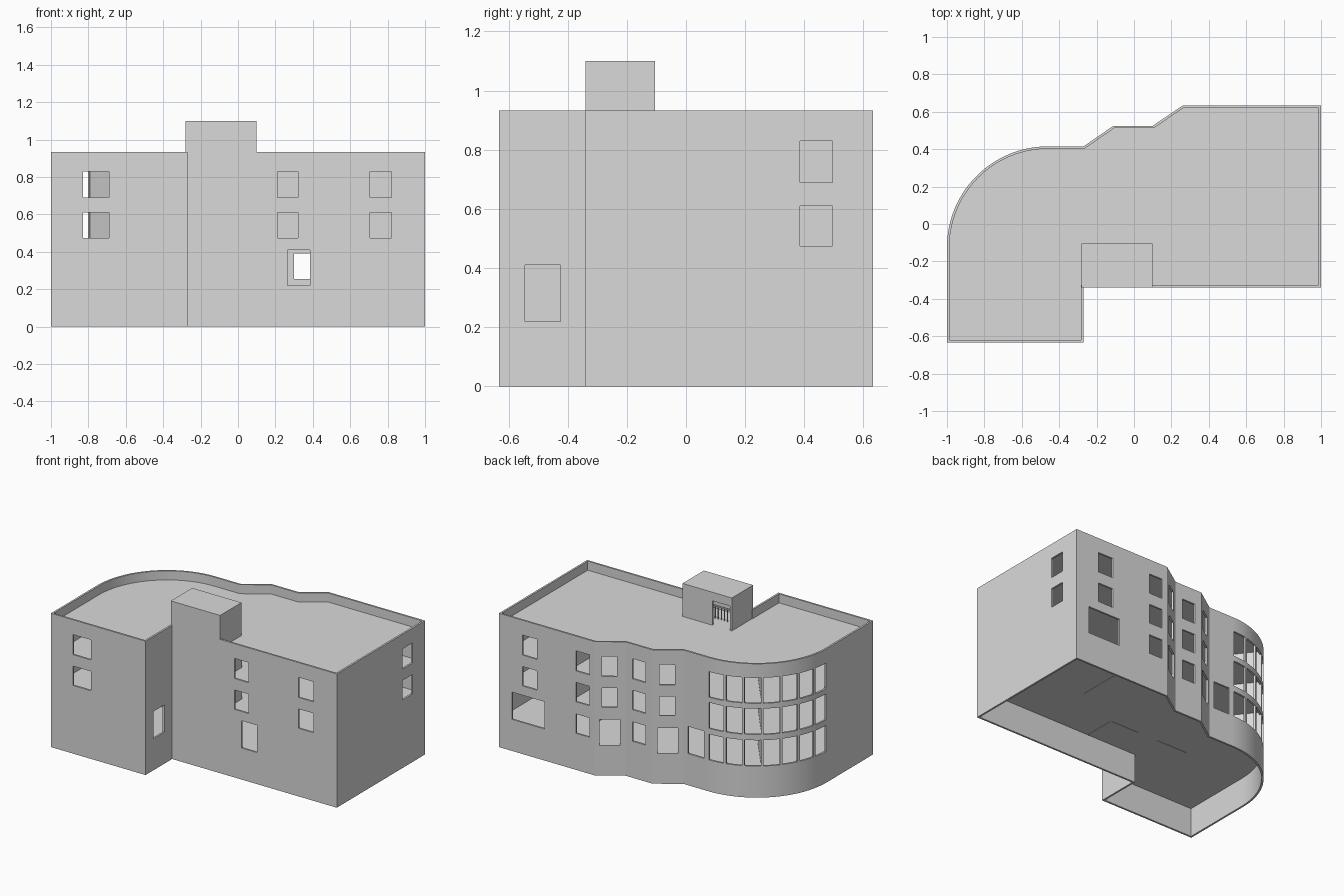
import bpy, bmesh, math
from mathutils import Vector

if "Cube" in bpy.data.objects:
    bpy.data.objects.remove(bpy.data.objects["Cube"])

mat = bpy.data.materials.new("light grey plaster")
mat.diffuse_color = (0.7, 0.7, 0.7, 1)
mat.use_nodes = True
mat.node_tree.nodes["Principled BSDF"].inputs["Base Color"].default_value = mat.diffuse_color

WALL = 0.013
ROOF = 0.87
FLOORS = [0.21, 0.43, 0.65]
TOP = 0.933
# window rows (low, high) and full-height openings
R1, R2, R3 = (0.255, 0.39), (0.475, 0.61), (0.69, 0.83)
DOOR = (0.22, 0.41)
BAY = [(0.22, 0.40), (0.44, 0.62), (0.657, 0.835)]


def finish(name, bm, thickness=0, offset=-1.0):
    me = bpy.data.meshes.new(name)
    bm.to_mesh(me)
    bm.free()
    me.materials.append(mat)
    ob = bpy.data.objects.new(name, me)
    bpy.context.collection.objects.link(ob)
    if thickness:
        bpy.ops.object.select_all(action='DESELECT')
        ob.select_set(True)
        bpy.context.view_layer.objects.active = ob
        mod = ob.modifiers.new("thickness", 'SOLIDIFY')
        mod.thickness = thickness
        mod.offset = offset
        mod.use_even_offset = True
        bpy.ops.object.modifier_apply(modifier=mod.name)
        bpy.ops.object.shade_smooth_by_angle(angle=math.radians(20))
    return ob


def build_walls(name, segments, z0, z1):
    """Upright wall sheets with rectangular openings (s0, s1, low, high), then thickened."""
    zs = sorted({z0, z1} | {z for seg in segments for o in seg[2] for z in o[2:]})
    bm = bmesh.new()
    for p, q, openings in segments:
        p, q = Vector(p), Vector(q)
        length = (q - p).length
        ss = sorted({0.0, length} | {min(s, length) for o in openings for s in o[:2]})
        for a, b in zip(ss, ss[1:]):
            for lo, hi in zip(zs, zs[1:]):
                s, z = (a + b) / 2, (lo + hi) / 2
                if any(o[0] < s < o[1] and o[2] < z < o[3] for o in openings):
                    continue
                pa, pb = p.lerp(q, a / length), p.lerp(q, b / length)
                bm.faces.new([bm.verts.new((*c, h)) for c, h in
                              ((pa, lo), (pb, lo), (pb, hi), (pa, hi))])
    bmesh.ops.remove_doubles(bm, verts=bm.verts, dist=1e-5)
    return finish(name, bm, WALL)


def holes(s0, s1, *rows):
    return [(s0, s1, *r) for r in rows]


def box(name, lo, hi):
    bm = bmesh.new()
    bmesh.ops.create_cube(bm, size=1)
    for v in bm.verts:
        v.co = [l + (c + 0.5) * (h - l) for c, l, h in zip(v.co, lo, hi)]
    return finish(name, bm)


def partition(name, p, q, z0, z1):
    bm = bmesh.new()
    bm.faces.new([bm.verts.new(c) for c in
                  ((*p, z0), (*q, z0), (*q, z1), (*p, z1))])
    return finish(name, bm, 0.01, 0)


# straight facades, counter-clockwise
diagonal = holes(0.045, 0.14, R2, R3) + holes(0.03, 0.16, (0.21, 0.39))
facade = [
    ((-1, -0.633), (-0.27, -0.633), holes(0.17, 0.31, R2, R3)),
    ((-0.27, -0.633), (-0.27, -0.34), holes(0.088, 0.208, DOOR)),
    ((-0.27, -0.34), (1, -0.34),
     holes(0.48, 0.59, R2, R3) + holes(0.975, 1.09, R2, R3) + holes(0.535, 0.655, DOOR)),
    ((1, -0.34), (1, 0.633), holes(0.725, 0.835, R2, R3)),
    ((1, 0.633), (0.26, 0.633),
     holes(0.10, 0.35, DOOR) + holes(0.18, 0.295, R2, R3) + holes(0.595, 0.70, R1, R2, R3)),
    ((0.26, 0.633), (0.10, 0.525), diagonal),
    ((0.10, 0.525), (-0.11, 0.525), holes(0.055, 0.157, R1, R2, R3)),
    ((-0.11, 0.525), (-0.27, 0.415), diagonal),
    ((-0.27, 0.415), (-0.46, 0.415), holes(0.035, 0.16, DOOR)),
]

# curved corner: seven glazed bays between slim mullions
CX, CY, RAD, BAYS, MULLION = -0.46, -0.125, 0.54, 7, 0.9


def on_arc(deg, r=RAD):
    a = math.radians(deg)
    return (CX + r * math.cos(a), CY + r * math.sin(a))


step = 90 / BAYS
for i in range(BAYS):
    a0, a1 = 90 + i * step, 90 + (i + 1) * step
    inner = [a0 + MULLION + k * (step - 2 * MULLION) / 4 for k in range(5)]
    angles = [a0] + inner + [a1]
    for k, (a, b) in enumerate(zip(angles, angles[1:])):
        facade.append((on_arc(a), on_arc(b), holes(0, 1, *BAY) if 0 < k < 5 else []))
facade.append((on_arc(180), (-1, -0.633), []))
build_walls("outer_walls", facade, 0, TOP)


# floor slabs and roof follow the outline, set into the walls
def inset_outline(d):
    pts = [Vector(s[0]) for s in facade]
    out = []
    for i, p in enumerate(pts):
        e1 = (p - pts[i - 1]).normalized()
        e2 = (pts[(i + 1) % len(pts)] - p).normalized()
        n1, n2 = Vector((-e1.y, e1.x)), Vector((-e2.y, e2.x))
        out.append(p + (n1 + n2) * d / (1 + n1.dot(n2)))
    return out


slab_outline = inset_outline(WALL * 0.6)
for name, z in zip(("ground_floor", "first_floor", "second_floor", "roof_deck"), FLOORS + [ROOF]):
    bm = bmesh.new()
    bm.faces.new([bm.verts.new((p.x, p.y, z)) for p in slab_outline])
    finish(name, bm, 0.01)

# stair house on the roof, with a doorway at the back
X0, X1, Y0, Y1, PEAK = -0.28, 0.10, -0.34, -0.105, 1.10
build_walls("stair_house_walls", [
    ((X0, Y0), (X1, Y0), [(0, 1, ROOF, TOP)]),
    ((X1, Y0), (X1, Y1), []),
    ((X1, Y1), (X0, Y1), [(0.23, 0.365, ROOF, 1.04)]),
    ((X0, Y1), (X0, Y0), []),
], ROOF, PEAK)
box("stair_house_roof", (X0 + 0.002, Y0 + 0.002, PEAK - 0.012), (X1 - 0.002, Y1 - 0.002, PEAK))

# stair railing behind the doorway
box("stair_handrail", (-0.262, -0.205, 0.955), (-0.05, -0.197, 0.963))
for i in range(9):
    x = -0.255 + i * 0.024
    box("stair_baluster", (x, -0.204, ROOF), (x + 0.005, -0.198, 0.957))

# interior partitions
for i, z in enumerate(FLOORS):
    top = (FLOORS + [ROOF])[i + 1] - 0.01
    z -= 0.012 if i == 0 else 0.0
    partition("stairwell_back_wall", (-0.12, Y1), (X1, Y1), z, top)
    partition("stairwell_side_wall", (X1, Y1), (X1, Y0 + WALL), z, top)
    partition("hall_wall", (X0, Y1), (-0.52, Y1), z, top)
    partition("radial_wall", on_arc(90 + 3 * step, RAD - WALL), on_arc(90 + 3 * step, 0.2), z + 0.012, top)
    if i == 0:
        partition("ground_room_wall", (0.45, 0.06), (0.45, 0.34), z, top)
    else:
        partition("corridor_wall", (X1, 0.15), (1 - WALL, 0.15), z, top)
        partition("room_wall", (0.5, 0.15), (0.5, 0.633 - WALL), z, top)
